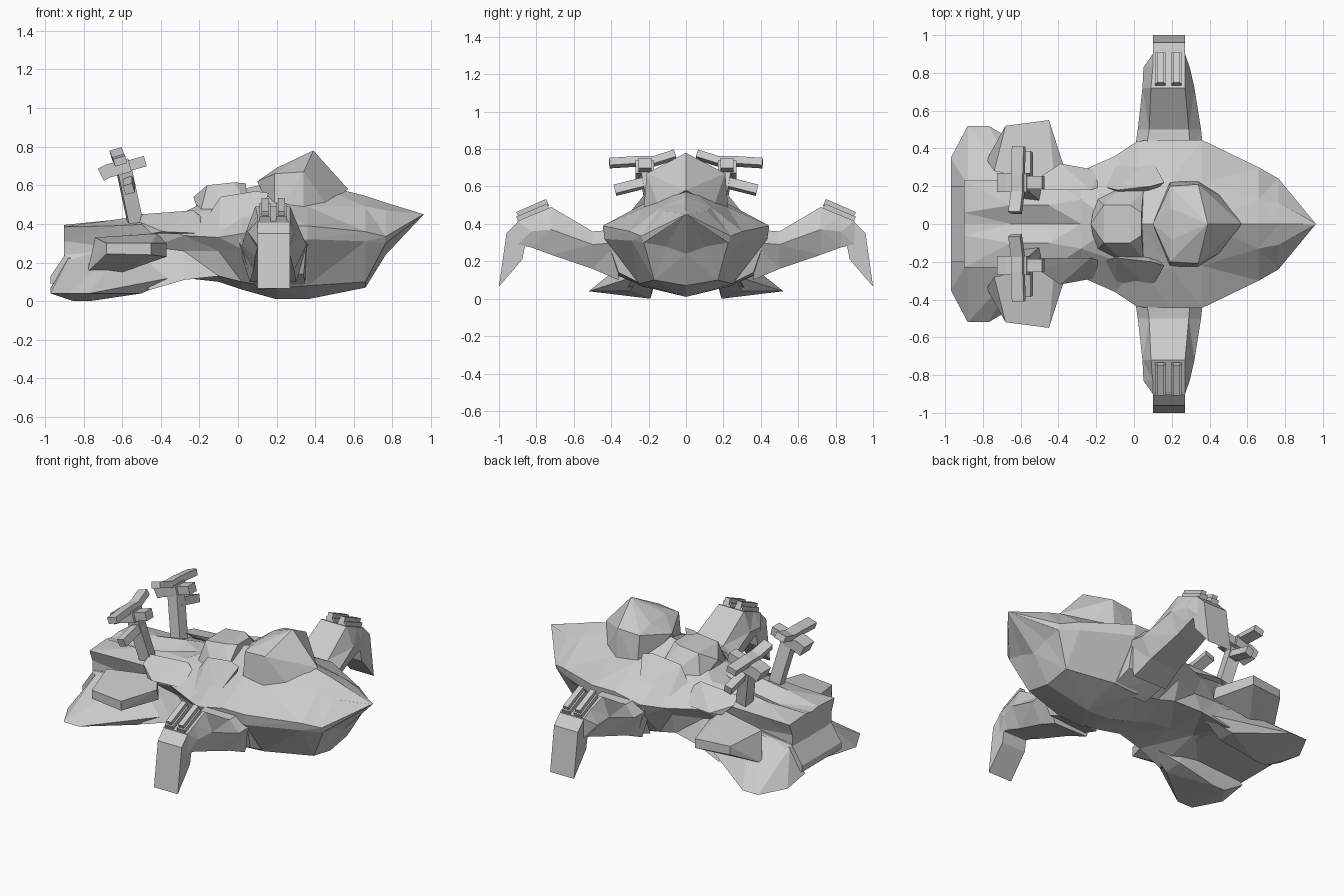
import bpy, bmesh
from mathutils import Vector


def finish(name, bm, mirror=True):
    """Turn a bmesh into a flat-shaded object, mirrored across y = 0."""
    bmesh.ops.recalc_face_normals(bm, faces=bm.faces[:])
    me = bpy.data.meshes.new(name)
    bm.to_mesh(me)
    bm.free()
    ob = bpy.data.objects.new(name, me)
    bpy.context.collection.objects.link(ob)
    if mirror:
        mod = ob.modifiers.new("mirror", 'MIRROR')
        mod.use_axis = (False, True, False)
        mod.use_mirror_merge = False
    return ob


def hull(name, pts, span=False):
    """Faceted block around a few points; span=True crosses the centre line."""
    bm = bmesh.new()
    if span:
        pts = pts + [(x, -y, z) for x, y, z in pts if y > 0]
    for p in pts:
        bm.verts.new(p)
    bmesh.ops.convex_hull(bm, input=bm.verts[:])
    junk = [v for v in bm.verts if not v.link_faces]
    bmesh.ops.delete(bm, geom=junk, context='VERTS')
    finish(name, bm, not span)


def loft(name, rings, mirror):
    """Skin equal-length closed rings and cap both ends."""
    bm = bmesh.new()
    rows = [[bm.verts.new(p) for p in r] for r in rings]
    n = len(rows[0])
    for a, b in zip(rows, rows[1:]):
        for i in range(n):
            j = (i + 1) % n
            bm.faces.new((a[i], a[j], b[j], b[i]))
    bm.faces.new(rows[0])
    bm.faces.new(rows[-1])
    bmesh.ops.remove_doubles(bm, verts=bm.verts[:], dist=0.0005)
    bmesh.ops.triangulate(bm, faces=bm.faces[:])
    finish(name, bm, mirror)


def bar(name, path, w, h, lean=0.0):
    """Chamfer-free rectangular bar along a path, w wide, h high."""
    rings = []
    for i, p in enumerate(path):
        a = Vector(path[max(i - 1, 0)])
        b = Vector(path[min(i + 1, len(path) - 1)])
        d = (b - a).normalized()
        side = d.cross(Vector((lean, 0, 1))).normalized()
        up = side.cross(d)
        rings.append([Vector(p) + side * w / 2 * s + up * h / 2 * t
                      for s, t in ((1, 1), (-1, 1), (-1, -1), (1, -1))])
    loft(name, rings, True)


# Main hull: x, ridge z, shoulder y z, rim y z, waist y z, chine y z, keel z
sections = [
    (0.96, .45, .002, .45, .004, .45, .003, .449, .002, .448, .447),
    (0.765, .51, .11, .47, .24, .335, .225, .30, .11, .28, .24),
    (0.66, .545, .13, .49, .30, .36, .29, .31, .17, .10, .07),
    (0.36, .62, .22, .49, .445, .39, .435, .32, .25, .08, .01),
    (0.20, .62, .24, .50, .445, .39, .435, .32, .25, .07, .01),
    (0.02, .58, .22, .48, .44, .35, .40, .27, .24, .10, .06),
    (-0.10, .55, .19, .47, .36, .33, .29, .26, .25, .13, .10),
    (-0.28, .46, .13, .46, .28, .34, .22, .26, .28, .11, .12),
    (-0.45, .40, .10, .45, .24, .40, .20, .28, .31, .06, .14),
    (-0.65, .37, .10, .42, .23, .39, .19, .28, .30, .10, .17),
    (-0.90, .385, .06, .395, .23, .385, .20, .31, .20, .24, .22),
]
rings = []
for x, zt, *half, zb in sections:
    side = [(x, half[i], half[i + 1]) for i in range(0, 8, 2)]
    rings.append([(x, 0, zt)] + side + [(x, 0, zb)]
                 + [(a, -b, c) for a, b, c in reversed(side)])
loft("main_hull", rings, False)

# Cockpit peak, rear hump and shoulder plates
hull("cockpit_peak", [(.39, 0, .78), (.2, .08, .69), (.1, 0, .62), (.19, .2, .66),
                      (.34, .21, .67), (.19, .23, .43), (.34, .23, .43),
                      (.57, 0, .58), (.46, .15, .5)], True)
hull("rear_hump", [(-.16, .10, .60), (-.02, .10, .615), (-.23, 0, .54), (.04, .06, .61),
                   (-.05, .2, .48), (-.2, .14, .44), (.05, .18, .5)], True)
hull("shoulder_plate", [(-.10, .33, .34), (-.09, .18, .54), (.09, .35, .40),
                        (.09, .2, .57), (-.17, .2, .42), (.16, .22, .56), (.02, .1, .3)])

# Lower hull facets under the wing roots
hull("lower_cheek", [(.0, .42, .33), (.36, .43, .34), (.06, .40, .14), (.34, .36, .14),
                     (.1, .22, .06), (.35, .22, .07)])

# Tail side blocks, engine pods and flared skirt
hull("side_block", [(-.50, .18, .45), (-.23, .18, .47), (-.17, .2, .42), (-.17, .28, .35),
                    (-.45, .28, .35), (-.51, .24, .41), (-.39, .32, .36)])
hull("side_pod", [(-.68, .52, .30), (-.45, .55, .30), (-.37, .3, .30), (-.74, .28, .33),
                  (-.68, .52, .245), (-.45, .55, .24), (-.78, .34, .15),
                  (-.6, .34, .15), (-.37, .28, .23), (-.42, .22, .35)])
hull("skirt", [(-.97, .35, .04), (-.88, .52, .04), (-.77, .52, .04), (-.5, .3, .04),
               (-.85, .19, 0), (-.77, .19, 0), (-.5, .18, .05), (-.97, .17, .07),
               (-.88, .2, .22), (-.6, .22, .28), (-.3, .24, .13)])
hull("skirt_bridge", [(-.97, .2, .09), (-.97, .2, .13), (-.89, .2, .25),
                      (-.5, .2, .14), (-.5, .2, .3)], True)

# Wing: y, x range, edge z, x range of the raised top, top z, bottom z
wing = []
for y, x0, x1, ze, t0, t1, zt, zb in [
        (.36, .0, .37, .30, .06, .30, .37, .10),
        (.50, .02, .355, .29, .08, .29, .36, .16),
        (.72, .045, .32, .37, .09, .27, .49, .235),
        (.83, .05, .295, .36, .10, .27, .445, .275),
        (.90, .10, .27, .36, .10, .27, .415, .29)]:
    wing.append([(x0, y, ze), (t0, y, zt), (t1, y, zt), (x1, y, ze),
                 (t1, y, zb), (t0, y, zb)])
loft("wing", wing, True)

# Drooping wing tip claw
claw = [(.89, .42), (.96, .35), (1.0, .065), (.875, .21), (.86, .29)]
loft("wing_tip", [[(x, y, z) for y, z in claw] for x in (.10, .27)], True)

# Twin guns on each wing
for i, x in enumerate((.14, .225)):
    bar(f"wing_gun_base_{i}", [(x, .735, .49), (x, .90, .42)], .055, .04)
    bar(f"wing_gun_{i}", [(x, .74, .515), (x, .90, .445)], .035, .04)

# Tail turrets: post, cross body and bent blades
bar("turret_post", [(-.53, .16, .40), (-.59, .21, .68)], .07, .075, 1.0)
bar("turret_body", [(-.68, .22, .67), (-.48, .22, .725)], .07, .055)
bar("turret_housing", [(-.71, .22, .655), (-.67, .22, .675), (-.56, .22, .705)], .10, .07)
bar("turret_blade", [(-.63, .06, .77), (-.615, .17, .735), (-.615, .25, .735),
                     (-.61, .41, .725)], .065, .04, -.3)
bar("turret_lower_blade", [(-.565, .20, .625), (-.565, .38, .58)], .05, .05, -.3)
